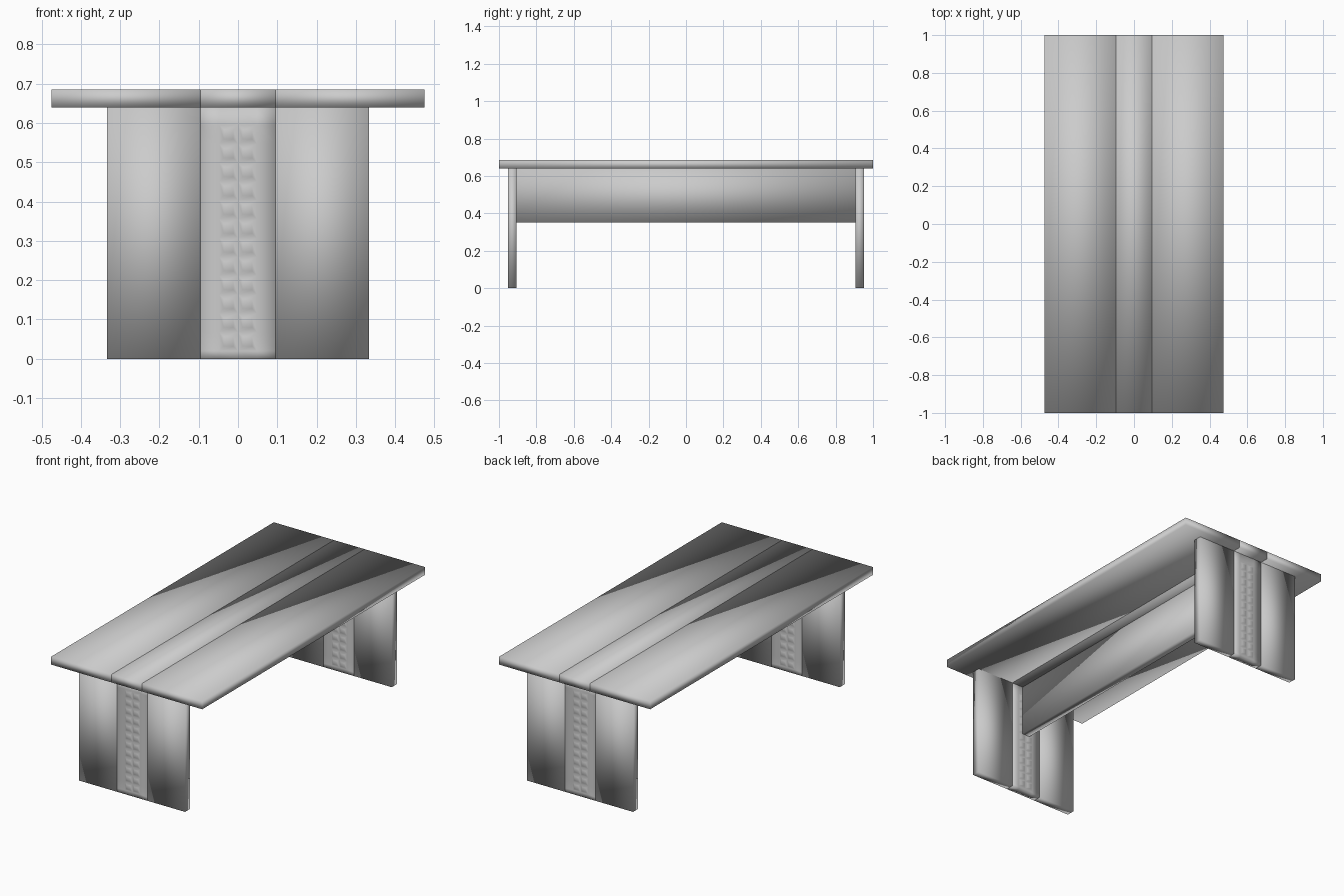
import bpy, bmesh

cube = bpy.data.objects.get("Cube")
if cube:
    bpy.data.objects.remove(cube)

# One plain grey for the whole table
grey = bpy.data.materials.new("plain grey")
grey.use_nodes = True
colour = (0.6, 0.6, 0.6, 1)
grey.diffuse_color = colour
grey.node_tree.nodes["Principled BSDF"].inputs["Base Color"].default_value = colour

TOP, UNDER = 0.685, 0.64      # tabletop faces
SEAM = 0.096                  # half width of the central strip
LEG_IN, LEG_OUT = 0.905, 0.951


def box_mesh(x, y, z):
    bm = bmesh.new()
    bmesh.ops.create_cube(bm, size=1)
    for v in bm.verts:
        v.co = [lo + (c + 0.5) * (hi - lo) for c, (lo, hi) in zip(v.co, (x, y, z))]
    return bm


def finish(name, bm):
    bmesh.ops.recalc_face_normals(bm, faces=bm.faces)
    mesh = bpy.data.meshes.new(name)
    bm.to_mesh(mesh)
    bm.free()
    mesh.materials.append(grey)
    mesh.shade_smooth()       # soft shading across the edges
    obj = bpy.data.objects.new(name, mesh)
    bpy.context.collection.objects.link(obj)


def quilted_strip(name, y):
    """Leg centre with a stack of padded ribs on both faces."""
    half, low, high, ribs = 0.048, 0.02, 0.595, 12
    bm = box_mesh((-SEAM, SEAM), y, (0, UNDER))
    cuts = [((x, 0, 0), (1, 0, 0)) for x in (-half, 0, half)]
    cuts += [((0, 0, low + (high - low) * i / ribs), (0, 0, 1)) for i in range(ribs + 1)]
    for point, normal in cuts:
        bmesh.ops.bisect_plane(bm, geom=bm.verts[:] + bm.edges[:] + bm.faces[:],
                               plane_co=point, plane_no=normal)
    bm.normal_update()
    pads = [f for f in bm.faces if abs(f.normal.y) > 0.9
            and abs(f.calc_center_median().x) < half
            and low < f.calc_center_median().z < high]
    # Sink the seams and leave each pad standing proud
    seams = {v for f in pads for v in f.verts}
    bmesh.ops.inset_individual(bm, faces=pads, thickness=0.012, use_even_offset=True)
    middle = sum(y) / 2
    for v in seams:
        v.co.y += 0.006 if v.co.y < middle else -0.006
    finish(name, bm)


# Tabletop in three planks
for name, x in (("top_plank_right", (-0.475, -SEAM)),
                ("top_strip_centre", (-SEAM, SEAM)),
                ("top_plank_left", (SEAM, 0.475))):
    finish(name, box_mesh(x, (-1, 1), (UNDER, TOP)))

# End legs: two boards either side of the quilted strip
for end, y in (("front", (-LEG_OUT, -LEG_IN)), ("back", (LEG_IN, LEG_OUT))):
    for side, x in (("right", (-0.333, -SEAM)), ("left", (SEAM, 0.333))):
        finish(f"{end}_leg_board_{side}", box_mesh(x, y, (0, UNDER)))
    quilted_strip(f"{end}_leg_strip", y)

# Long panel joining the legs
finish("stretcher_panel", box_mesh((-0.024, 0.024), (-LEG_IN, LEG_IN), (0.35, UNDER)))
